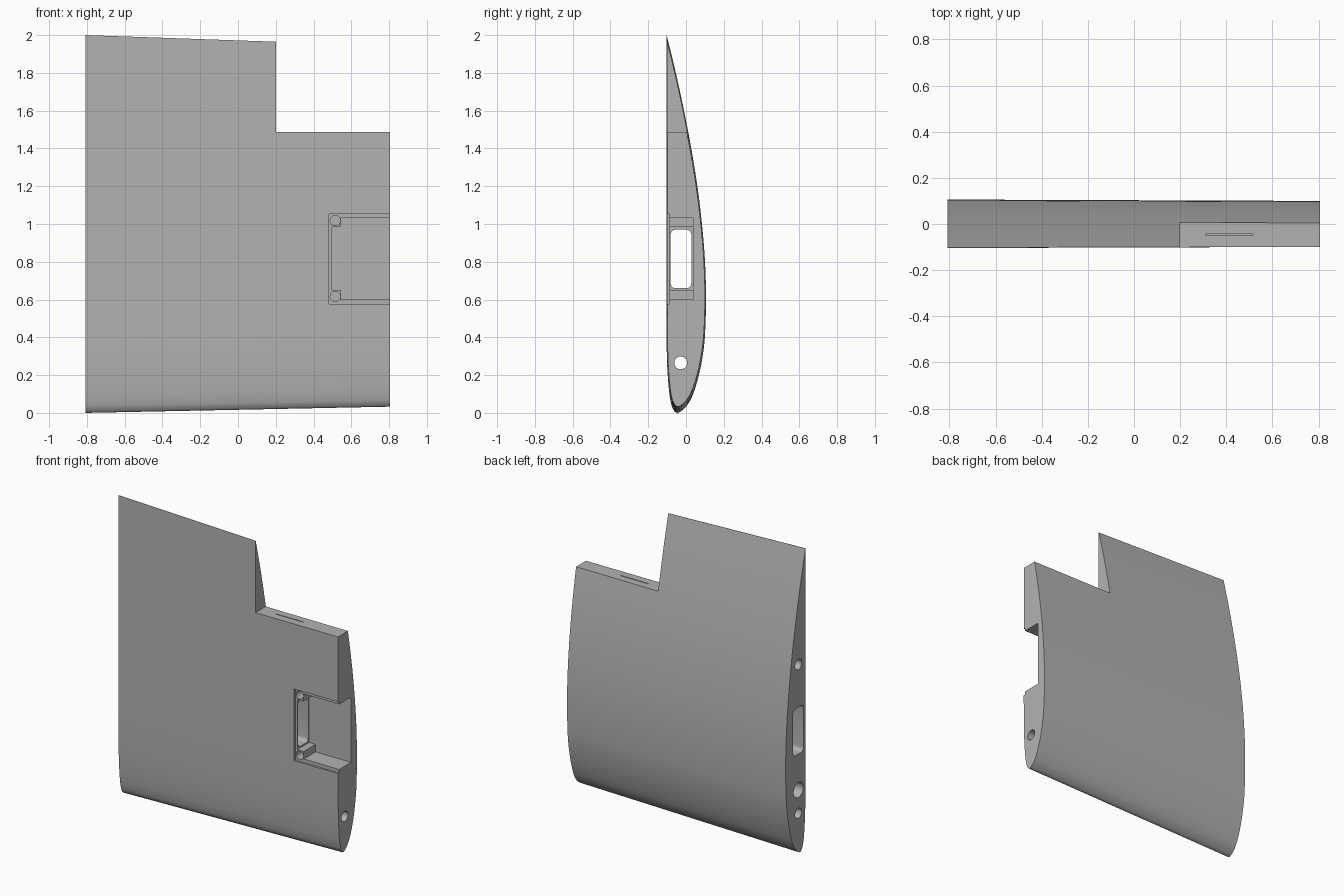
import bpy, bmesh, math
from mathutils import Vector, Matrix
from mathutils.geometry import interpolate_bezier

if "Cube" in bpy.data.objects:
    bpy.data.objects.remove(bpy.data.objects["Cube"])

grey = bpy.data.materials.new("plain grey")
grey.use_nodes = True
colour = (0.45, 0.45, 0.45, 1)
grey.diffuse_color = colour
grey.node_tree.nodes["Principled BSDF"].inputs["Base Color"].default_value = colour

ROOT, TIP = -0.808, 0.806
SHELF = 1.487


def make_object(name, bm):
    bmesh.ops.recalc_face_normals(bm, faces=bm.faces)
    mesh = bpy.data.meshes.new(name)
    bm.to_mesh(mesh)
    bm.free()
    mesh.materials.append(grey)
    obj = bpy.data.objects.new(name, mesh)
    bpy.context.collection.objects.link(obj)
    return obj


def box(name, low, high, radius=0):
    """Box between two corners; radius rounds the edges along x."""
    low, high = Vector(low), Vector(high)
    bm = bmesh.new()
    bmesh.ops.create_cube(bm, size=1)
    bmesh.ops.scale(bm, vec=high - low, verts=bm.verts)
    bmesh.ops.translate(bm, vec=(low + high) / 2, verts=bm.verts)
    if radius:
        edges = [e for e in bm.edges if abs(e.verts[0].co.x - e.verts[1].co.x) > radius]
        bmesh.ops.bevel(bm, geom=edges, offset=radius, segments=5,
                        profile=0.5, affect='EDGES')
    return make_object(name, bm)


def rod(name, start, end, radius):
    start, end = Vector(start), Vector(end)
    axis = end - start
    bm = bmesh.new()
    turn = axis.to_track_quat('Z', 'Y').to_matrix().to_4x4()
    bmesh.ops.create_cone(bm, cap_ends=True, segments=32, radius1=radius, radius2=radius,
                          depth=axis.length,
                          matrix=Matrix.Translation((start + end) / 2) @ turn)
    return make_object(name, bm)


def smooth_path(points, steps=6):
    """Smooth curve through the points."""
    pts = [Vector(p) for p in points]
    out = []
    for i in range(len(pts) - 1):
        a, b = pts[i], pts[i + 1]
        before, after = pts[max(i - 1, 0)], pts[min(i + 2, len(pts) - 1)]
        size = (b - a).length / 3
        h1 = a + (b - before).normalized() * size
        h2 = b - (after - a).normalized() * size
        out += interpolate_bezier(a, h1, h2, b, steps)[:-1]
    return out + [pts[-1]]


# Aerofoil section in percent of chord: (distance from nose, height over flat side)
section = smooth_path([
    (100, .1), (90, 2.8), (80, 5.2), (70, 7.35), (60, 9.15), (50, 10.5), (40, 11.4),
    (30, 11.7), (20, 11.35), (15, 10.7), (10, 9.6), (5, 7.9), (2.5, 6.5), (1, 5.1),
    (0, 3.2), (1, 2), (2.5, 1.4), (5, .9), (10, .4), (15, .15), (22, 0), (40, 0), (100, 0)])


def ring(bm, x, nose, tail, front, back):
    return [bm.verts.new((x, front + (back - front) * h / 11.7,
                          nose + (tail - nose) * d / 100)) for d, h in section]


# Tapered wing panel, nose down
bm = bmesh.new()
root = ring(bm, ROOT, 0, 2, -.104, .106)
tip = ring(bm, TIP, .033, 1.944, -.099, .1)
for i in range(len(root)):
    j = (i + 1) % len(root)
    bm.faces.new((root[i], root[j], tip[j], tip[i]))
bm.faces.new(root)
bm.faces.new(tip[::-1])
wing = make_object("wing_panel", bm)

cutters = [
    # Notch for the control surface, and its hinge slot
    box("notch", (.2, -1, SHELF), (1, 1, 3)),
    box("hinge_slot", (.31, -.049, SHELF - .15), (.515, -.043, SHELF + .1)),
    # Hatch recess and the pocket below, leaving two corner bosses
    box("hatch_recess", (.483, -.3, .577), (1, -.087, 1.054)),
    box("pocket", (.545, -.2, .6), (1.1, .037, 1.033)),
    box("pocket_back", (.498, -.25, .65), (.7, .037, .984)),
    # Passages along the span
    box("cable_tunnel", (-1, -.081, .66), (.6, .028, .97), .025),
    rod("pin_hole", (-1, -.028, .265), (1.2, -.028, .265), .034),
    rod("spar_hole", (-1, -.028, .42), (.2, -.028, .42), .05),
    rod("rear_pin_hole", (-1, -.028, 1.255), (-.6, -.028, 1.255), .034),
]
for z in (.616, 1.018):
    cutters.append(rod("screw_hole", (.515, -.2, z), (.515, -.02, z), .027))

bpy.context.view_layer.objects.active = wing
for cutter in cutters:
    mod = wing.modifiers.new(cutter.name, 'BOOLEAN')
    mod.operation = 'DIFFERENCE'
    mod.solver = 'EXACT'
    mod.object = cutter
    bpy.ops.object.modifier_apply(modifier=mod.name)
    bpy.data.objects.remove(cutter)

bpy.ops.object.select_all(action='DESELECT')
wing.select_set(True)
bpy.ops.object.shade_smooth_by_angle(angle=math.radians(30))
